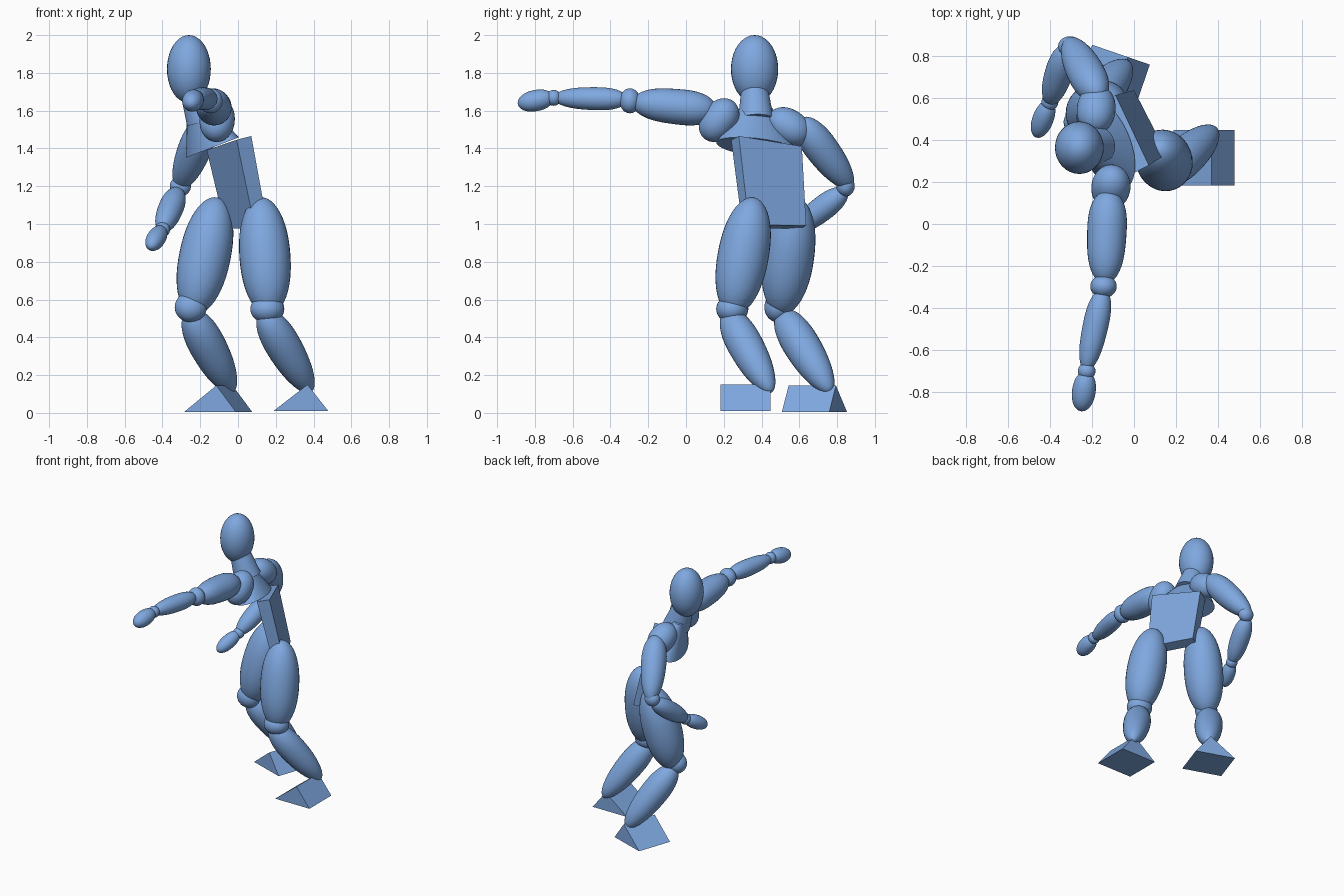
import bpy, bmesh, math
from mathutils import Vector, Matrix

if "Cube" in bpy.data.objects:
    bpy.data.objects.remove(bpy.data.objects["Cube"])

blue = bpy.data.materials.new("blue")
blue.diffuse_color = (0.21, 0.39, 0.74, 1)
blue.use_nodes = True
blue.node_tree.nodes["Principled BSDF"].inputs["Base Color"].default_value = blue.diffuse_color


def finish(name, bm, smooth=True):
    bmesh.ops.recalc_face_normals(bm, faces=bm.faces)
    me = bpy.data.meshes.new(name)
    bm.to_mesh(me)
    bm.free()
    me.materials.append(blue)
    ob = bpy.data.objects.new(name, me)
    bpy.context.collection.objects.link(ob)
    if smooth:
        bpy.ops.object.select_all(action='DESELECT')
        ob.select_set(True)
        bpy.context.view_layer.objects.active = ob
        bpy.ops.object.shade_smooth_by_angle(angle=math.radians(40))
    return ob


def frame(x, y, z, origin):
    m = Matrix((x, y, z)).transposed().to_4x4()
    m.translation = origin
    return m


def ball(name, c, r):
    bm = bmesh.new()
    bmesh.ops.create_uvsphere(bm, u_segments=32, v_segments=20, radius=1)
    bm.transform(Matrix.Translation(c) @ Matrix.Diagonal((*r, 1)))
    return finish(name, bm)


def limb(name, a, b, r, power=2.2, thin=0.0):
    """Slightly blunt ellipsoid from tip a to tip b, thinner toward b."""
    a, b = Vector(a), Vector(b)
    bm = bmesh.new()
    bmesh.ops.create_uvsphere(bm, u_segments=32, v_segments=24, radius=1)
    for v in bm.verts:
        rho = math.hypot(v.co.x, v.co.y)
        if rho > 1e-4:
            k = math.sqrt(max(0, 1 - abs(v.co.z) ** power)) / rho * (1 - thin * v.co.z)
            v.co.x *= k
            v.co.y *= k
    d = b - a
    rot = d.to_track_quat('Z', 'Y').to_matrix().to_4x4()
    bm.transform(Matrix.Translation((a + b) / 2) @ rot @ Matrix.Diagonal((r, r, d.length / 2, 1)))
    return finish(name, bm)


def taper(name, m, r1, r2, depth, squash=1):
    bm = bmesh.new()
    bmesh.ops.create_cone(bm, cap_ends=True, segments=40, radius1=r1, radius2=r2, depth=depth)
    bm.transform(m @ Matrix.Diagonal((1, squash, 1, 1)) @ Matrix.Translation((0, 0, depth / 2)))
    return finish(name, bm)


def foot(name, c, yaw, length=0.29, width=0.265, height=0.14):
    """Triangular wedge with its ridge across the foot, toes toward local -x."""
    bm = bmesh.new()
    rings = []
    for s in (-1, 1):
        rings.append([bm.verts.new((x, s * width / 2, z)) for x, z in
                      ((-length / 2, 0), (length / 2, 0), (0.035, height))])
    bm.faces.new(rings[0])
    bm.faces.new(rings[1])
    for i in range(3):
        j = (i + 1) % 3
        bm.faces.new((rings[0][i], rings[0][j], rings[1][j], rings[1][i]))
    bm.transform(Matrix.Translation(c) @ Matrix.Rotation(yaw, 4, 'Z'))
    return finish(name, bm, False)


# Head and neck
ball("head", (-0.26, 0.363, 1.82), (0.116, 0.125, 0.18))
na, nb = Vector((-0.18, 0.37, 1.55)), Vector((-0.25, 0.362, 1.75))
nm = (nb - na).to_track_quat('Z', 'Y').to_matrix().to_4x4()
nm.translation = na
taper("neck", nm, 0.095, 0.066, (nb - na).length)

# Chest: oval cone tilted forward, flat underneath
k = Vector((-0.36, 0, 0.93)).normalized()
w = Vector((0.45, -0.89, 0))
w = (w - k * w.dot(k)).normalized()
taper("chest", frame(w, k.cross(w), k, Vector((-0.135, 0.38, 1.405))), 0.235, 0.085, 0.23, 0.53)

# Torso slab, narrower at the hips and sloping down to the bent-arm side
top, bottom = Vector((-0.05, 0.425, 1.44)), Vector((0.045, 0.468, 0.985))
up = (top - bottom).normalized()
w = Vector((0.46, -0.89, 0))
w = (w - up * w.dot(up)).normalized()
bm = bmesh.new()
bmesh.ops.create_cube(bm, size=1)
for v in bm.verts:
    if v.co.z < 0:
        v.co.x *= 0.92
        v.co.y *= 0.85
    elif v.co.x < 0:
        v.co.z -= 0.08
    else:
        v.co.z += 0.03
bm.transform(frame(w, up.cross(w), up, (top + bottom) / 2)
             @ Matrix.Diagonal((0.37, 0.09, (top - bottom).length, 1)))
finish("torso", bm, False)

# Outstretched arm
limb("left_shoulder", (-0.10, 0.25, 1.65), (-0.12, 0.10, 1.45), 0.093)
limb("left_upper_arm", (-0.12, 0.16, 1.60), (-0.14, -0.285, 1.645), 0.093, 2.8, 0.08)
ball("left_elbow", (-0.145, -0.297, 1.652), (0.063, 0.055, 0.066))
limb("left_forearm", (-0.145, -0.31, 1.66), (-0.23, -0.70, 1.668), 0.06, 2.6, 0.1)
ball("left_wrist", (-0.225, -0.70, 1.668), (0.042, 0.04, 0.042))
limb("left_hand", (-0.225, -0.70, 1.672), (-0.252, -0.89, 1.635), 0.056)

# Bent arm
limb("right_shoulder", (-0.19, 0.44, 1.58), (-0.17, 0.65, 1.45), 0.092)
limb("right_upper_arm", (-0.165, 0.60, 1.555), (-0.313, 0.875, 1.19), 0.087, 2.4, 0.15)
ball("right_elbow", (-0.305, 0.845, 1.20), (0.056, 0.048, 0.054))
limb("right_forearm", (-0.315, 0.85, 1.18), (-0.405, 0.57, 0.965), 0.066, 2.4, 0.08)
ball("right_wrist", (-0.40, 0.58, 0.97), (0.04, 0.04, 0.04))
limb("right_hand", (-0.40, 0.585, 0.975), (-0.465, 0.415, 0.875), 0.05)

# Legs
limb("left_thigh", (0.12, 0.36, 1.14), (0.165, 0.245, 0.52), 0.135)
ball("left_knee", (0.155, 0.245, 0.55), (0.09, 0.085, 0.075))
limb("left_shin", (0.13, 0.215, 0.54), (0.385, 0.45, 0.11), 0.093, 2.3, 0.15)
foot("left_foot", (0.333, 0.315, 0.01), 0.0)

limb("right_thigh", (-0.11, 0.585, 1.14), (-0.24, 0.50, 0.52), 0.136)
ball("right_knee", (-0.25, 0.485, 0.56), (0.085, 0.07, 0.08))
limb("right_shin", (-0.26, 0.50, 0.54), (-0.03, 0.765, 0.11), 0.096, 2.3, 0.15)
foot("right_foot", (-0.105, 0.68, 0.005), math.radians(-19))
